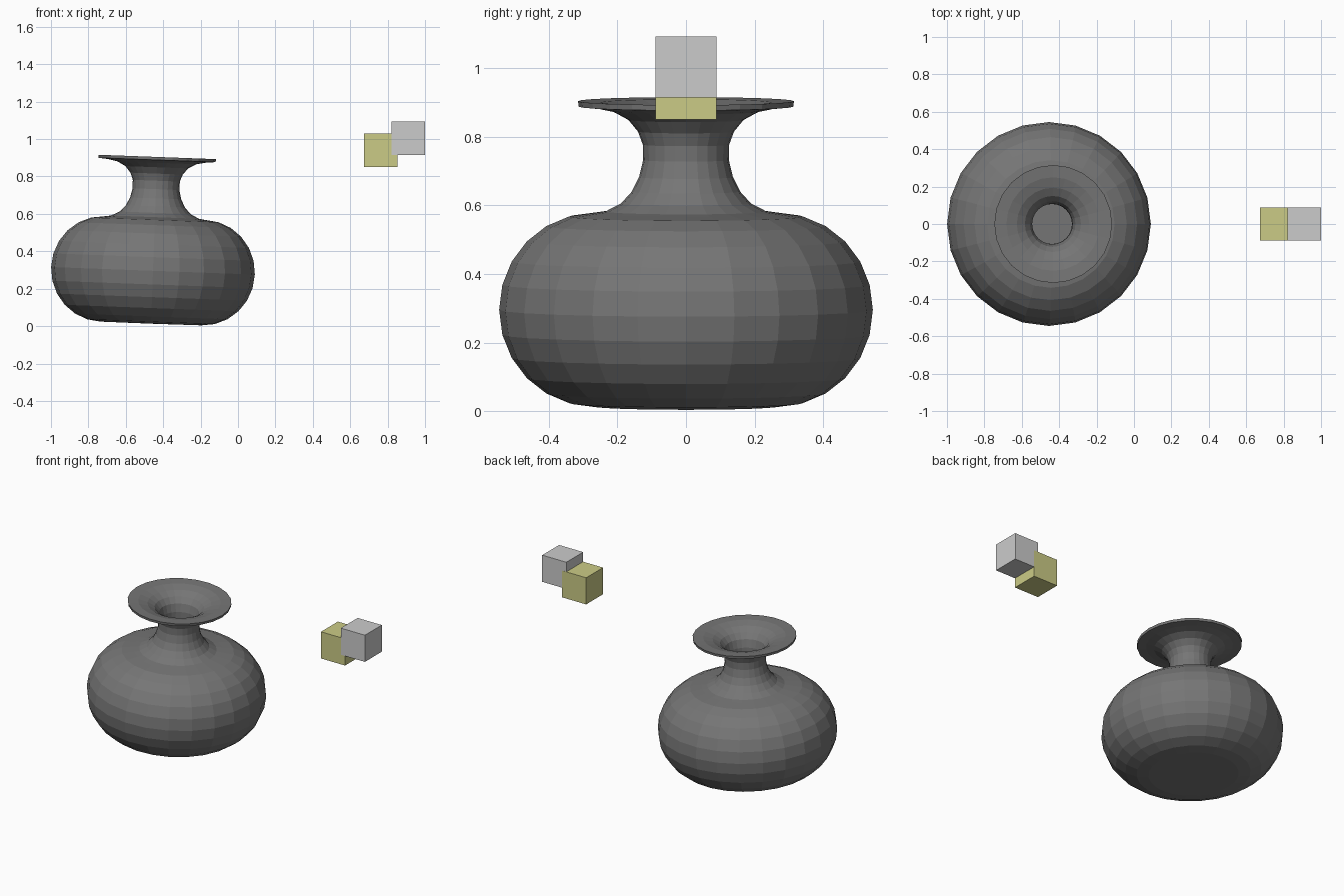
import bpy, bmesh, math
from mathutils import Matrix

old = bpy.data.objects.get("Cube")
if old:
    bpy.data.objects.remove(old, do_unlink=True)


def material(name, rgb):
    m = bpy.data.materials.new(name)
    m.use_nodes = True
    m.diffuse_color = (*rgb, 1)
    m.node_tree.nodes["Principled BSDF"].inputs["Base Color"].default_value = (*rgb, 1)
    return m


def add_object(name, bm, mat):
    mesh = bpy.data.meshes.new(name)
    bmesh.ops.recalc_face_normals(bm, faces=bm.faces)
    bm.to_mesh(mesh)
    bm.free()
    mesh.materials.append(mat)
    obj = bpy.data.objects.new(name, mesh)
    bpy.context.collection.objects.link(obj)
    return obj


def lathe(name, profile, sides, mat):
    """Spin a closed-on-axis profile of (radius, height) points."""
    bm = bmesh.new()
    verts = [bm.verts.new((r, 0, z)) for r, z in profile]
    edges = [bm.edges.new(pair) for pair in zip(verts, verts[1:])]
    bmesh.ops.spin(bm, geom=verts + edges, cent=(0, 0, 0), axis=(0, 0, 1),
                   angle=math.tau, steps=sides, use_duplicate=False)
    bmesh.ops.remove_doubles(bm, verts=bm.verts, dist=0.0005)
    return add_object(name, bm, mat)


def arc(radius, start, end, steps):
    """Half-round belly section, angles in degrees."""
    for i in range(steps + 1):
        a = math.radians(start + (end - start) * i / steps)
        yield 0.27 + radius * math.cos(a), 0.283 + radius * 1.025 * math.sin(a)


dark = material("dark clay grey", (0.18, 0.18, 0.18))
grey = material("light grey", (0.6, 0.6, 0.6))
yellow = material("pale yellow", (0.6, 0.6, 0.24))

# Vase: base and belly, flared neck, thin rim, then the hollow inside
neck = [(0.235, 0.57), (0.19, 0.593), (0.158, 0.628), (0.137, 0.67),
        (0.125, 0.72), (0.126, 0.765), (0.14, 0.803), (0.168, 0.837),
        (0.212, 0.861), (0.26, 0.871), (0.313, 0.876)]
lip = [(0.315, 0.892), (0.25, 0.888)]
inside = [(max(r - 0.018, 0.105), z + 0.012 * (z > 0.8))
          for r, z in reversed(neck[:-2])]
outer = [(0, 0)] + list(arc(0.275, -90, 90, 12))
hollow = list(arc(0.255, 90, -90, 12)) + [(0, 0.022)]
vase = lathe("vase", outer + neck + lip + inside + hollow, 24, dark)
vase.matrix_world = Matrix.Translation((-0.465, 0, 0.013)) @ Matrix.Rotation(0.037, 4, "Y")

# Two small overlapping cubes
for name, center, mat in (("yellow_cube", (0.764, 0.0005, 0.94), yellow),
                          ("grey_cube", (0.911, 0, 1.004), grey)):
    bm = bmesh.new()
    bmesh.ops.create_cube(bm, size=0.178, matrix=Matrix.Translation(center))
    add_object(name, bm, mat)
